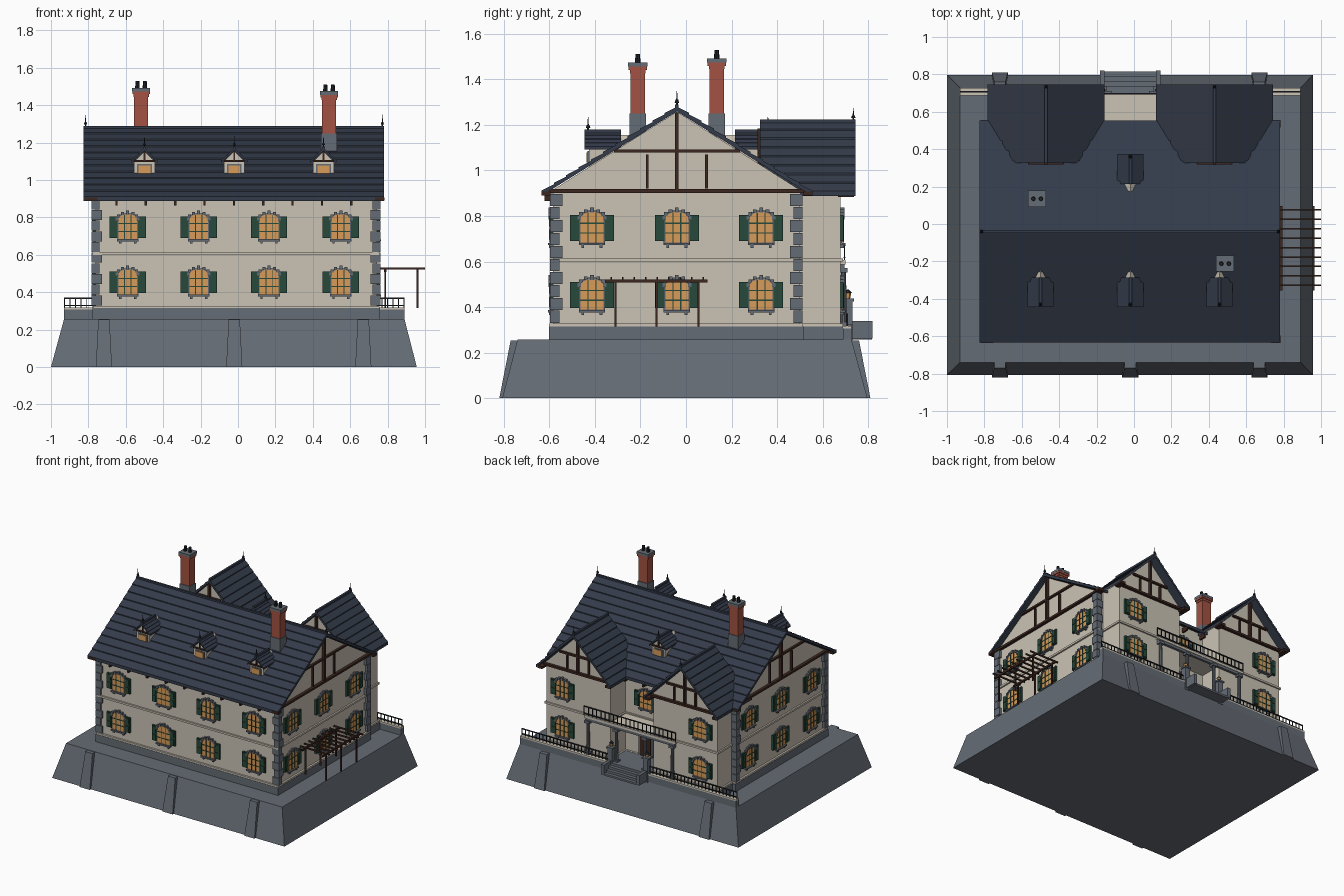
import bpy, bmesh
from math import pi, sin, cos, atan2, hypot
from mathutils import Matrix, Vector

cube = bpy.data.objects.get("Cube")
if cube:
    bpy.data.objects.remove(cube)

COLOURS = {
    "plaster": (0.60, 0.55, 0.46), "stone": (0.130, 0.150, 0.178),
    "slate": (0.034, 0.044, 0.068), "timber": (0.045, 0.020, 0.014),
    "brick": (0.36, 0.085, 0.055), "shutter_green": (0.020, 0.065, 0.042),
    "lit_glass": (0.68, 0.33, 0.10), "iron": (0.014, 0.017, 0.022)}
mats = {}
for name, rgb in COLOURS.items():
    m = mats[name] = bpy.data.materials.new(name)
    m.use_nodes = True
    m.diffuse_color = (*rgb, 1)
    node = m.node_tree.nodes["Principled BSDF"]
    node.inputs["Base Color"].default_value = (*rgb, 1)
    node.inputs["Roughness"].default_value = 0.9

parts = {}
I = Matrix.Identity(4)


def part(name, mat):
    return parts.setdefault(name, (bmesh.new(), mat))[0]


def box(bm, x0, x1, y0, y1, z0, z1, M=I):
    c = Matrix.Translation(((x0 + x1) / 2, (y0 + y1) / 2, (z0 + z1) / 2))
    bmesh.ops.create_cube(bm, size=1, matrix=M @ c @ Matrix.Diagonal((x1 - x0, y1 - y0, z1 - z0, 1)))


def prism(bm, pts, y0, y1, M=I):
    """Extrude an x-z outline along y."""
    a, b = ([bm.verts.new(M @ Vector((x, y, z))) for x, z in pts] for y in (y0, y1))
    bm.faces.new(a)
    bm.faces.new(b[::-1])
    for i in range(len(pts)):
        j = (i + 1) % len(pts)
        bm.faces.new((a[i], b[i], b[j], a[j]))


def taper(bm, low, high, z0, z1):
    """Block between two x0, x1, y0, y1 rectangles."""
    rings = []
    for (x0, x1, y0, y1), z in ((low, z0), (high, z1)):
        rings.append([bm.verts.new((x, y, z)) for x, y in ((x0, y0), (x1, y0), (x1, y1), (x0, y1))])
    bm.faces.new(rings[0])
    bm.faces.new(rings[1])
    for i in range(4):
        j = (i + 1) % 4
        bm.faces.new((rings[0][i], rings[0][j], rings[1][j], rings[1][i]))


def cone(bm, x, y, z0, z1, r0, r1, n=8):
    bmesh.ops.create_cone(bm, cap_ends=True, segments=n, radius1=r0, radius2=r1, depth=z1 - z0,
                          matrix=Matrix.Translation((x, y, (z0 + z1) / 2)))


def finial(x, y, z, h):
    bm = part("roof_finials", "iron")
    cone(bm, x, y, z - 0.02, z + h, 0.006, 0.001, 6)
    cone(bm, x, y, z + h * 0.25, z + h * 0.45, 0.010, 0.006, 6)


def turn(x, y, angle, z=0):
    return Matrix.Translation((x, y, z)) @ Matrix.Rotation(angle, 4, 'Z')


def roof(name, M, half, eave, ridge, y0, y1, rows, step=0.007, thick=0.016):
    """Pitched roof with overlapping slate courses."""
    slope = (ridge - eave) / half
    right = [(0, ridge)]
    for i in range(1, rows + 1):
        x = half * i / rows
        right.append((x, ridge - slope * x + step))
        right.append((x, ridge - slope * x))
    under = [(half, eave - thick), (0, ridge - thick * 1.3), (-half, eave - thick)]
    left = [(-x, z) for x, z in right[:0:-1]]
    prism(part(name, "slate"), right + under + left, y0, y1, M)
    box(part("ridge_caps", "slate"), -0.008, 0.008, y0, y1, ridge - 0.01, ridge + 0.009, M)


# Battered base and buttresses
taper(part("battered_base", "stone"), (-1, .956, -.807, .797), (-.93, .89, -.74, .727), 0, .257)
for x in (-.717, -.02, .67):
    for s in (-1, 1):
        if s > 0 and x == -.02:
            continue
        lo, hi = sorted((s * .815 - .005, s * .70)), sorted((s * .765 - .005, s * .70))
        taper(part("buttresses", "stone"), (x - .043, x + .043, *lo), (x - .03, x + .03, *hi), 0, .254)

# Walls of the main block and of the two back wings
WX0, WX1, WY0, WY1, RY = -.762, .742, -.585, .50, -.04
WINGS = (-.47, .43)
ROWS = (.455, .75)
side = turn(0, RY, pi / 2)
prism(part("main_walls", "plaster"),
      [(WY0 - RY, .3), (WY1 - RY, .3), (WY1 - RY, .915), (0, 1.258), (WY0 - RY, .915)], -WX1, -WX0, side)
box(part("plinth", "stone"), WX0 - .016, WX1 + .016, WY0 - .016, WY1 + .018, .25, .315)
for z0, z1, out in ((.315, .327, .014), (.60, .614, .012)):
    box(part("string_courses", "plaster"), WX0 - out, WX1 + out, WY0 - out, WY1 + out, z0, z1)
for cx in WINGS:
    prism(part("wing_walls", "plaster"),
          [(cx - .27, .3), (cx + .27, .3), (cx + .27, .92), (cx, 1.19), (cx - .27, .92)], .335, .678)
    box(part("plinth", "stone"), cx - .284, cx + .284, .4, .69, .25, .315)
    for z0, z1, out in ((.315, .327, .012), (.60, .614, .011)):
        box(part("string_courses", "plaster"), cx - .27 - out, cx + .27 + out, .4, .678 + out, z0, z1)

# Corner quoins
for cx in (WX0, WX1):
    for cy in (WY0, WY1):
        for i in range(10):
            a, b = (.022, .036) if i % 2 else (.034, .024)
            z = .33 + i * .057
            sx, sy = (1 if cx < 0 else -1), (1 if cy < 0 else -1)
            xs, ys = sorted((cx - sx * .02, cx + sx * a)), sorted((cy - sy * .012, cy + sy * b * 1.2))
            box(part("corner_quoins", "stone"), *xs, *ys, z, z + .054)

# Slate roofs
roof("main_roof", side, .594, .905, 1.28, -.78, .825, 11)
for cx in WINGS:
    roof("wing_roof", turn(cx, 0, 0), .312, .903, 1.215, .325, .745, 8)
    finial(cx, .735, 1.215, .06)
for x in (-.815, .772):
    finial(x, RY, 1.28, .07)


# Timber framing on the gables
def gable_frame(M, half, z0, z1, collar, struts, reach):
    bm = part("gable_timbers", "timber")
    box(bm, -half, half, -.022, .01, z0, z0 + .016, M)
    box(bm, -.008, .008, -.02, .01, z0, z1, M)
    w = (z1 - collar) / (z1 - z0) * half
    box(bm, -w, w, -.016, .01, collar - .007, collar + .007, M)
    for s in (-1, 1):
        box(bm, s * struts - .006, s * struts + .006, -.014, .01, z0 + .02, collar - .015, M)
        # eave brackets under the overhang
        box(bm, s * half - .02, s * half + .02, -reach, .01, z0 - .012, z0 + .006, M)


gable_frame(turn(WX1, RY, pi / 2), .575, .902, 1.255, 1.085, .13, .04)
gable_frame(turn(WX0, RY, -pi / 2), .575, .902, 1.255, 1.085, .13, .06)
for cx in WINGS:
    gable_frame(turn(cx, .678, pi), .285, .895, 1.185, 1.03, .09, .06)
    gable_frame(turn(cx, .335, 0), .2, .96, 1.185, 1.08, .09, .0)
for i in range(9):
    x = -.65 + i * .157
    for y in ((-.622, -.57), (.48, .55)):
        if y[0] < 0 or -.18 < x < .14:
            box(part("rafter_tails", "timber"), x - .006, x + .006, *y, .865, .90)


# Arched windows with shutters, keyed surround and sill
def window(M):
    def arch(w, base, spring, rise, n=8):
        return [(w, base)] + [(w * cos(pi * i / n), spring + rise * sin(pi * i / n))
                              for i in range(n + 1)] + [(-w, base)]
    prism(part("window_surrounds", "stone"), arch(.058, -.072, .04, .036), -.008, .01, M)
    prism(part("window_panes", "lit_glass"), arch(.050, -.066, .04, .028), -.012, .01, M)
    for i in range(7):
        t = pi * i / 6
        R = M @ Matrix.Translation((.056 * cos(t), 0, .042 + .034 * sin(t)))
        k = .011 if i == 3 else .008
        box(part("arch_stones", "stone"), -.008, .008, -.018, .01, -k, k, R)
    bars = part("window_bars", "shutter_green")
    for u in (-.017, .017):
        box(bars, u - .0025, u + .0025, -.015, 0, -.066, .063, M)
    for v in (-.025, .018):
        box(bars, -.05, .05, -.015, 0, v - .0025, v + .0025, M)
    box(part("window_sills", "stone"), -.058, .058, -.022, .01, -.078, -.068, M)
    for s in (-1, 1):
        box(part("window_sills", "stone"), s * .04 - .006, s * .04 + .006, -.016, .01, -.09, -.078, M)
        box(part("shutters", "shutter_green"), s * .076 - .021, s * .076 + .021, -.013, .01, -.06, .055, M)
        for v in (-.032, .026):
            box(part("shutters", "shutter_green"), s * .076 - .014, s * .076 + .014, -.017, .01, v - .022, v + .022, M)


for z in ROWS:
    for x in (-.59, -.21, .166, .55):
        window(turn(x, WY0, 0, z))
    for y in (-.413, -.04, .33):
        window(turn(WX1, y, pi / 2, z))
        window(turn(WX0, y, -pi / 2, z))
    for x in (-.60, .56):
        window(turn(x, .678, pi, z))
window(turn(-.02, WY1, pi, ROWS[1]))

# Dormers
for x, a in ((-.5, 0), (-.02, 0), (.457, 0), (-.02, pi)):
    M = turn(x, -.035, a)
    prism(part("dormer_walls", "plaster"),
          [(-.055, .99), (.055, .99), (.055, 1.10), (0, 1.155), (-.055, 1.10)], -.392, -.17, M)
    roof("dormer_roofs", M, .07, 1.103, 1.17, -.41, -.25, 4, .003, .01)
    box(part("dormer_surrounds", "stone"), -.04, .04, -.398, -.38, 1.03, 1.085, M)
    box(part("dormer_panes", "lit_glass"), -.032, .032, -.402, -.38, 1.036, 1.078, M)
    box(part("dormer_timbers", "timber"), -.055, .055, -.402, -.38, 1.096, 1.106, M)
    box(part("dormer_timbers", "timber"), -.005, .005, -.40, -.38, 1.10, 1.155, M)
    tip = M @ Vector((0, -.395, 0))
    finial(tip.x, tip.y, 1.17, .065)

# Chimneys
for x, y, top in ((-.518, .135, 1.53), (.487, -.212, 1.512)):
    box(part("chimney_bases", "stone"), x - .042, x + .042, y - .037, y + .037, 1.05, 1.25)
    box(part("chimney_shafts", "brick"), x - .038, x + .038, y - .032, y + .032, 1.24, top - .06)
    for z, o in ((top - .085, .003), (top - .07, .009)):
        box(part("chimney_shafts", "brick"), x - .038 - o, x + .038 + o, y - .032 - o, y + .032 + o, z, z + .016)
    box(part("chimney_caps", "stone"), x - .048, x + .048, y - .043, y + .043, top - .056, top - .037)
    for s in (-.02, .02):
        cone(part("chimney_pots", "iron"), x + s, y, top - .04, top, .012, .010)

# Pergola
wood = part("pergola", "timber")
for x in (.787, .96):
    for y in (-.31, -.13, .055):
        box(wood, x - .005, x + .005, y - .005, y + .005, .315, .515)
    box(wood, x - .006, x + .006, -.355, .095, .508, .522)
for i in range(9):
    y = -.328 + i * .0505
    box(wood, .755, 1.0, y - .004, y + .004, .522, .533)


# Iron railings
def railing(name, x0, x1, y, z0, z1, gap):
    bm = part(name, "iron")
    for z in (z0 + .012, z1):
        box(bm, x0, x1, y - .004, y + .004, z - .003, z + .003)
    n = round((x1 - x0) / gap)
    for i in range(n + 1):
        x = x0 + (x1 - x0) * i / n
        box(bm, x - .0025, x + .0025, y - .0025, y + .0025, z0, z1 + .004)


# Back terrace wall, with coping and railing either side of the steps
for x0, x1 in ((-.93, -.185), (.145, .89)):
    box(part("terrace_wall", "stone"), x0, x1, .69, .727, .25, .307)
    box(part("terrace_coping", "plaster"), x0, x1, .688, .727, .307, .318)
    railing("terrace_railing", x0 + .003, x1 - .003, .708, .318, .368, .03)

# Entrance steps with cheek walls and lantern piers
box(part("porch_floor", "stone"), -.2, .16, .45, .727, .25, .325)
for i in range(4):
    box(part("entrance_steps", "stone"), -.16, .12, .72, .738 + i * .026, .257, .325 - i * .018)
for x in (-.17, .13):
    box(part("step_cheeks", "stone"), x - .012, x + .012, .715, .82, .262, .338)
    box(part("gate_piers", "stone"), x - .02, x + .02, .69, .732, .25, .425)
    box(part("gate_piers", "stone"), x - .026, x + .026, .684, .738, .425, .437)
    cone(part("lantern_lights", "lit_glass"), x, .711, .437, .462, .010, .015, 6)
    cone(part("lantern_caps", "iron"), x, .711, .462, .478, .018, .003, 6)

# Door, columns and balcony
box(part("door_surround", "stone"), -.08, .04, .49, .512, .325, .545)
box(part("front_door", "timber"), -.065, .025, .49, .518, .325, .53)
box(part("balcony_floor", "plaster"), -.40, .37, .48, .70, .588, .606)
box(part("balcony_beam", "stone"), -.39, .36, .678, .697, .568, .588)
for x in (-.37, -.14, .10, .34):
    col = part("porch_columns", "stone")
    cone(col, x, .692, .33, .56, .014, .011, 10)
    box(col, x - .019, x + .019, .672, .710, .318, .335)
    box(col, x - .02, x + .02, .672, .710, .553, .572)
railing("balcony_railing", -.40, .37, .696, .606, .672, .035)

# Turn every part into an object
for name, (bm, mat) in parts.items():
    bmesh.ops.recalc_face_normals(bm, faces=bm.faces)
    mesh = bpy.data.meshes.new(name)
    bm.to_mesh(mesh)
    bm.free()
    mesh.materials.append(mats[mat])
    bpy.context.collection.objects.link(bpy.data.objects.new(name, mesh))
